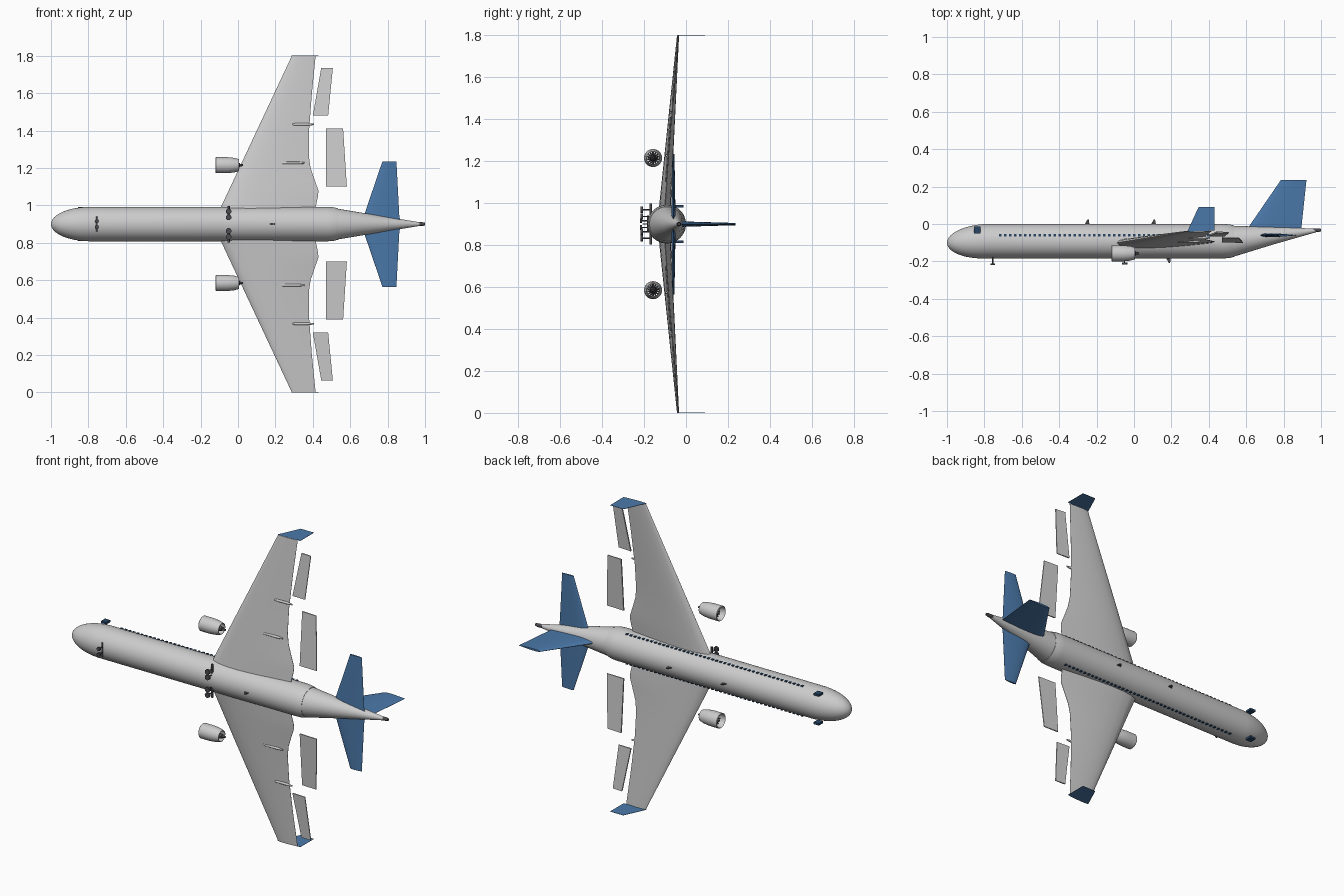
import bpy, bmesh, math
from mathutils import Vector, Matrix

if "Cube" in bpy.data.objects:
    bpy.data.objects.remove(bpy.data.objects["Cube"])

ZC, YC, R = 0.9, -0.092, 0.092   # fuselage axis height, offset and radius


def material(name, col):
    m = bpy.data.materials.new(name)
    m.diffuse_color = (*col, 1)
    m.use_nodes = True
    m.node_tree.nodes["Principled BSDF"].inputs["Base Color"].default_value = m.diffuse_color
    return m


BLUE = material("blue_paint", (0.07, 0.19, 0.40))
GLASS = material("dark_glass", (0.02, 0.06, 0.13))
DARK = material("dark_metal", (0.07, 0.07, 0.08))


def finish(name, bm, mat=None, angle=35):
    bmesh.ops.recalc_face_normals(bm, faces=bm.faces[:])
    me = bpy.data.meshes.new(name)
    bm.to_mesh(me)
    bm.free()
    ob = bpy.data.objects.new(name, me)
    bpy.context.collection.objects.link(ob)
    if mat:
        me.materials.append(mat)
    if angle:
        bpy.ops.object.select_all(action='DESELECT')
        ob.select_set(True)
        bpy.context.view_layer.objects.active = ob
        bpy.ops.object.shade_smooth_by_angle(angle=math.radians(angle))
    return ob


def loft(name, rings, mat=None, closed=False, angle=35):
    """Skin a list of equal-length point rings; cap ends or join them."""
    bm = bmesh.new()
    vs = [[bm.verts.new(p) for p in ring] for ring in rings]
    n = len(vs[0])
    pairs = list(zip(vs, vs[1:])) + ([(vs[-1], vs[0])] if closed else [])
    for a, b in pairs:
        for i in range(n):
            j = (i + 1) % n
            bm.faces.new((a[i], a[j], b[j], b[i]))
    if not closed:
        bm.faces.new(vs[0])
        bm.faces.new(vs[-1])
    return finish(name, bm, mat, angle)


def tube(name, prof, zc=ZC, mat=None, closed=False, n=40):
    """Round body along x from (x, radius, y centre) stations."""
    return loft(name, [[(x, y + r * math.cos(2 * math.pi * i / n), zc + r * math.sin(2 * math.pi * i / n))
                        for i in range(n)] for x, r, y in prof], mat, closed)


def foil(n=10):
    """Unit aerofoil loop as (chord fraction, half-thickness fraction)."""
    pts = []
    for k in range(n + 1):
        t = (1 - math.cos(math.pi * k / n)) / 2
        h = 5 * (0.2969 * t**.5 - 0.126 * t - 0.3516 * t**2 + 0.2843 * t**3 - 0.1 * t**4)
        pts.append((t, h))
    return pts + [(t, -h) for t, h in pts[-1:0:-1]]


def wing(name, stations, s, mat=None):
    """Horizontal surface from (span, leading x, trailing x, y, thickness)."""
    loft(name, [[(a + (b - a) * t, y + h * th, ZC + s * sp) for t, h in foil()]
                for sp, a, b, y, th in stations], mat)


def box(bm, c, size):
    bmesh.ops.create_cube(bm, size=1, matrix=Matrix.Translation(c) @ Matrix.Diagonal((*size, 1)))


def rod(bm, a, b, r, n=16):
    a, b = Vector(a), Vector(b)
    m = Matrix.Translation((a + b) / 2) @ (b - a).to_track_quat('Z', 'Y').to_matrix().to_4x4()
    bmesh.ops.create_cone(bm, cap_ends=True, segments=n, radius1=r, radius2=r, depth=(b - a).length, matrix=m)


# fuselage with rounded nose, then the upswept tail cone and its exhaust
body = []
for k in range(13):
    a = math.pi / 2 * k / 12
    body.append((-0.79 - 0.21 * math.cos(a), max(0.001, R * math.sin(a)), YC - 0.008 * math.cos(a)))
body += [(0.48, R, YC), (0.51, 0.090, YC), (0.535, 0.084, YC)]
tube("fuselage", body, n=48)
tube("tail_cone", [(0.50, 0.084, YC), (0.535, 0.082, -0.092), (0.75, 0.046, -0.062), (0.97, 0.010, -0.035)], n=48)
tube("tail_exhaust", [(0.955, 0.011, -0.035), (0.985, 0.010, -0.033), (1.0, 0.007, -0.033)], mat=DARK, n=20)

# vertical fin
loft("fin", [[(a + (b - a) * t, y, ZC + h * th) for t, h in foil()]
             for y, a, b, th in [(-0.055, 0.59, 0.89, 0.028), (-0.02, 0.61, 0.895, 0.026),
                                 (0.235, 0.785, 0.922, 0.011)]], BLUE)

# main wing trailing edge: (span, trailing x)
trail = [(0.03, 0.405), (0.09, 0.415), (0.15, 0.428), (0.18, 0.43), (0.23, 0.412), (0.30, 0.388),
         (0.36, 0.379), (0.50, 0.38), (0.70, 0.395), (0.90, 0.415)]
stations = []
for sp, te in trail:
    f = (sp - 0.09) / 0.81
    stations.append((sp, -0.092 + 0.38 * f, te, -0.100 + 0.062 * f, 0.056 - 0.046 * f))

for s, side in ((1, "left"), (-1, "right")):
    wing("wing_" + side, stations, s)
    wing("stabilizer_" + side, [(0.0, 0.66, 0.87, -0.06, 0.022), (0.05, 0.675, 0.862, -0.06, 0.02),
                                (0.335, 0.772, 0.847, -0.06, 0.010)], s, BLUE)

    # upright flat wingtip plate
    loft("winglet_" + side, [[(x, y, ZC + s * z) for x, y in
                              [(0.285, -0.04), (0.345, 0.09), (0.43, 0.09), (0.43, -0.035)]]
                             for z in (0.899, 0.9005)], BLUE, angle=0)

    # separated flap panels: (span, x0, x1, y) inner and outer ends
    for tag, ends in (("inner", [(0.20, 0.47, 0.582, -0.095), (0.51, 0.47, 0.562, -0.072)]),
                      ("outer", [(0.58, 0.40, 0.482, -0.062), (0.835, 0.445, 0.507, -0.043)])):
        loft("flap_%s_%s" % (tag, side),
             [[(a, y + .004, ZC + s * sp), (b, y - .001, ZC + s * sp), (b, y - .006, ZC + s * sp),
               (a, y - .004, ZC + s * sp)] for sp, a, b, y in ends], angle=0)

    # flap track fairings under the wing
    for sp, x0, x1, y in ((0.327, 0.215, 0.355, -0.093), (0.533, 0.285, 0.405, -0.074)):
        tube("flap_track_" + side, [(x0, .003, y), (x0 + .02, .007, y), (x1 - .03, .007, y), (x1, .004, y)],
             ZC + s * sp, n=14)

    # engine: hollow nacelle, fan and exhaust cone
    ez, ey = ZC + s * 0.315, -0.157
    tube("nacelle_" + side, [(x, r, ey) for x, r in
                             [(-.12, .040), (-.117, .043), (-.06, .043), (-.02, .039), (.005, .032),
                              (.005, .029), (-.06, .036), (-.115, .037)]], ez, closed=True)
    tube("engine_core_" + side, [(x, r, ey) for x, r in
                                 [(-.112, .001), (-.095, .011), (-.06, .015), (-.01, .016), (.008, .012),
                                  (.012, .007), (.028, .005)]], ez, DARK, n=24)
    bm = bmesh.new()
    for k in range(14):
        m = (Matrix.Translation((-0.085, ey, ez)) @ Matrix.Rotation(2 * math.pi * k / 14, 4, 'X')
             @ Matrix.Translation((0, 0, 0.022)) @ Matrix.Rotation(0.6, 4, 'Z') @ Matrix.Diagonal((.003, .008, .029, 1)))
        bmesh.ops.create_cube(bm, size=1, matrix=m)
    finish("fan_" + side, bm, DARK, 0)

    # cabin window row and cockpit window
    bm = bmesh.new()
    for k in range(44):
        box(bm, (-0.715 + k * 0.0265, -0.06, ZC + s * 0.087), (0.013, 0.013, 0.006))
    finish("cabin_windows_" + side, bm, GLASS, 0)
    bm = bmesh.new()
    box(bm, (-0.838, -0.032, ZC + s * 0.085), (0.034, 0.038, 0.012))
    finish("cockpit_window_" + side, bm, GLASS, 0)

    # main gear: cross leg and two flat-lying wheels
    bm = bmesh.new()
    rod(bm, (-0.05, -0.168, ZC + s * 0.02), (-0.05, -0.168, ZC + s * 0.098), 0.006)
    for z in (0.036, 0.068):
        rod(bm, (-0.05, -0.165, ZC + s * z), (-0.05, -0.205, ZC + s * z), 0.003)
        rod(bm, (-0.05, -0.205, ZC + s * z), (-0.05, -0.216, ZC + s * z), 0.015, 24)
    finish("main_gear_" + side, bm, DARK)

# nose gear
bm = bmesh.new()
rod(bm, (-0.755, -0.182, ZC - 0.04), (-0.755, -0.182, ZC + 0.04), 0.005)
for z in (-0.016, 0.016):
    rod(bm, (-0.755, -0.18, ZC + z), (-0.755, -0.21, ZC + z), 0.003)
    rod(bm, (-0.755, -0.21, ZC + z), (-0.755, -0.219, ZC + z), 0.011, 24)
finish("nose_gear", bm, DARK)

# blade antennas on the crown and belly
for x, y, d in ((-0.25, -0.002, 1), (0.105, -0.002, 1), (0.185, -0.182, -1)):
    loft("antenna", [[(x - .014, y, z), (x + .012, y, z), (x + .008, y + d * .026, z), (x + .001, y + d * .026, z)]
                     for z in (ZC - .002, ZC + .002)], DARK, angle=0)
